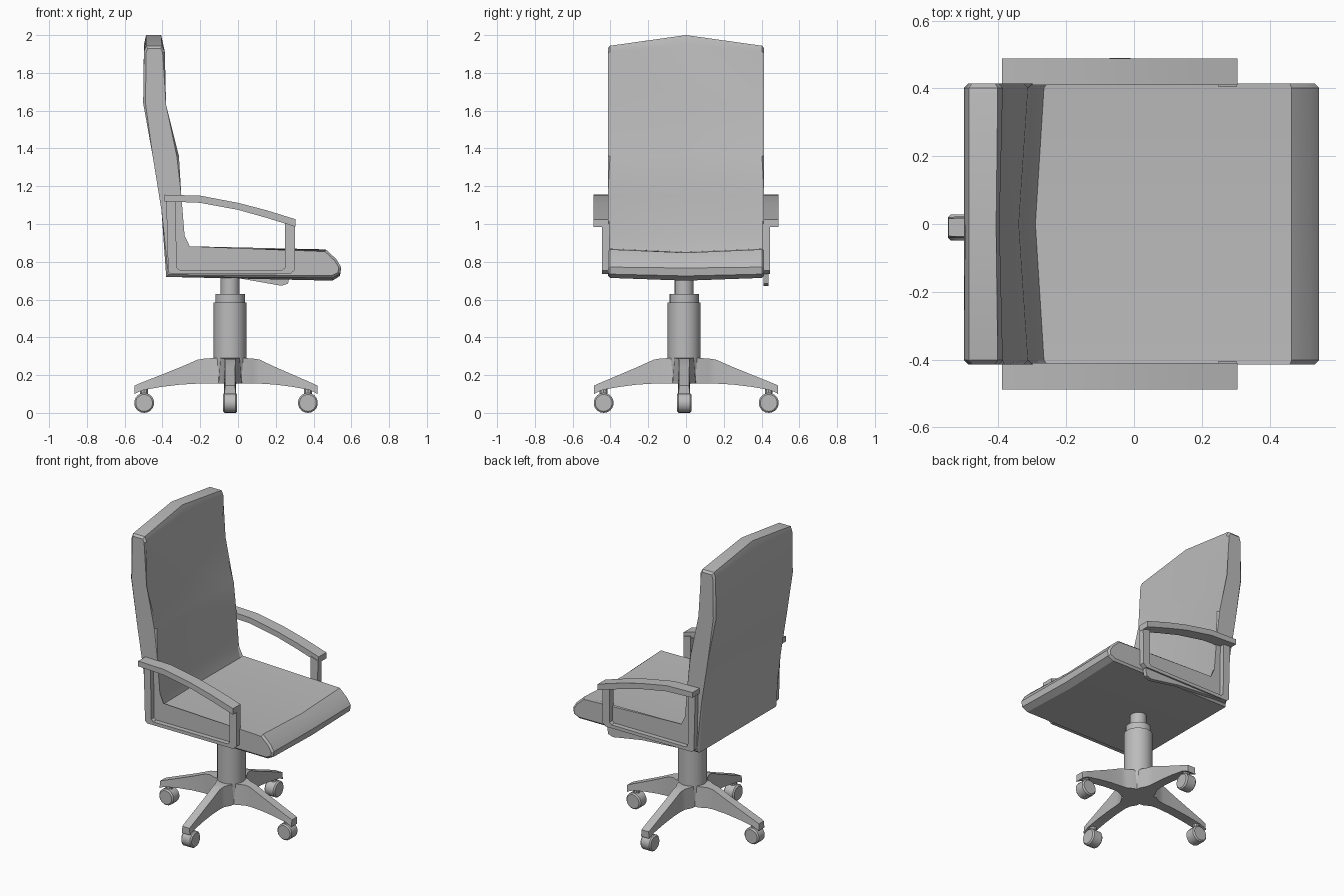
import bpy, bmesh, math
from mathutils import Matrix, Vector

if "Cube" in bpy.data.objects:
    bpy.data.objects.remove(bpy.data.objects["Cube"])

grey = bpy.data.materials.new("plain grey")
grey.diffuse_color = (0.5, 0.5, 0.5, 1)
grey.use_nodes = True
grey.node_tree.nodes["Principled BSDF"].inputs["Base Color"].default_value = grey.diffuse_color
CX, CY = -0.042, -0.01          # centre of the column


def finish(bm, name, angle=30):
    bmesh.ops.recalc_face_normals(bm, faces=bm.faces)
    me = bpy.data.meshes.new(name)
    bm.to_mesh(me)
    bm.free()
    ob = bpy.data.objects.new(name, me)
    bpy.context.collection.objects.link(ob)
    me.materials.append(grey)
    bpy.context.view_layer.objects.active = ob
    bpy.ops.object.select_all(action='DESELECT')
    ob.select_set(True)
    bpy.ops.object.shade_smooth_by_angle(angle=math.radians(angle))
    return ob


def loft(bm, rings):
    """Skin a list of equal-length closed rings and cap both ends."""
    vs = [[bm.verts.new(p) for p in r] for r in rings]
    n = len(vs[0])
    for a, b in zip(vs, vs[1:]):
        for i in range(n):
            j = (i + 1) % n
            bm.faces.new((a[i], a[j], b[j], b[i]))
    return bm.faces.new(vs[0]), bm.faces.new(vs[-1])


def plate(name, pts, y0, y1):
    """Extrude an x-z outline between two y values."""
    bm = bmesh.new()
    loft(bm, [[(x, y, z) for x, z in pts] for y in (y0, y1)])
    return finish(bm, name)


def cylinder(name, r, depth, matrix, segs=20):
    bm = bmesh.new()
    bmesh.ops.create_cone(bm, cap_ends=True, segments=segs, radius1=r,
                          radius2=r, depth=depth, matrix=matrix)
    return finish(bm, name)


# Seat and backrest: one L outline (x, z) plus its shift (dx, dz) at the centre line
outline = [
    (-0.38, 0.72, 0, 0), (-0.405, 1.07, 0, 0), (-0.45, 1.35, 0, 0),
    (-0.502, 1.64, 0, 0), (-0.498, 1.91, 0, 0.04), (-0.487, 1.942, 0, 0.058),
    (-0.402, 1.942, -0.005, 0.058), (-0.387, 1.91, -0.01, 0.04),
    (-0.393, 1.63, -0.01, 0), (-0.312, 1.36, -0.028, 0), (-0.30, 1.15, -0.028, 0),
    (-0.283, 0.94, -0.026, 0), (-0.265, 0.87, -0.026, -0.018),
    (0.465, 0.866, 0, -0.018), (0.52, 0.815, 0, -0.014), (0.546, 0.772, 0, -0.005),
    (0.54, 0.735, 0, -0.01), (0.50, 0.715, 0, -0.015)]
bm = bmesh.new()
rings = [[(x + dx * k, y, z + dz * k) for x, z, dx, dz in outline]
         for y, k in ((-0.414, 0), (0, 1), (0.414, 0))]
caps = loft(bm, rings)
bmesh.ops.bevel(bm, geom=[e for f in caps for e in f.edges], offset=0.012,
                segments=1, affect='EDGES', profile=0.5)
finish(bm, "seat_and_backrest", 25)

# Armrests
pad_top = [(-0.39, 1.155), (-0.20, 1.15), (0.0, 1.112), (0.15, 1.073), (0.305, 1.025)]
pad_low = [(0.305, 0.985), (0.15, 1.033), (0.0, 1.075), (-0.20, 1.112), (-0.39, 1.12)]
frame = [(-0.38, 1.13), (-0.37, 0.75), (-0.355, 0.735), (0.275, 0.735), (0.30, 0.755),
         (0.302, 1.0), (0.25, 1.015), (0.25, 0.77), (0.235, 0.757),
         (-0.31, 0.757), (-0.325, 0.77), (-0.33, 1.13)]
for s, side in ((-1, "near"), (1, "far")):
    plate("arm_pad_" + side, pad_top + pad_low, s * 0.41, s * 0.489)
    plate("arm_frame_" + side, frame, s * 0.405, s * 0.446)

# Wedge-shaped bracket below the far armrest
plate("arm_bracket", [(-0.36, 0.738), (0.02, 0.71), (0.23, 0.673), (0.265, 0.685),
                      (0.275, 0.738)], 0.41, 0.436)

# Gas-lift column
for name, r, z0, z1 in (("column_sleeve", 0.087, 0.155, 0.585),
                        ("column_collar", 0.078, 0.585, 0.63),
                        ("column_post", 0.05, 0.63, 0.73)):
    cylinder(name, r, z1 - z0, Matrix.Translation((CX, CY, (z0 + z1) / 2)))

# Four-legged base: stations of (radius, half width, bottom z, top z)
stations = [(0.0, 0.07, 0.155, 0.29), (0.09, 0.06, 0.155, 0.29),
            (0.13, 0.038, 0.155, 0.288), (0.17, 0.033, 0.155, 0.282),
            (0.26, 0.032, 0.15, 0.243), (0.36, 0.032, 0.138, 0.203),
            (0.455, 0.032, 0.122, 0.165), (0.48, 0.032, 0.112, 0.155),
            (0.503, 0.03, 0.10, 0.145)]
for i, length in enumerate((0.462, 0.498, 0.505, 0.476)):
    turn = Matrix.Translation((CX, CY, 0)) @ Matrix.Rotation(i * math.pi / 2, 4, 'Z')
    bm = bmesh.new()
    k = length / 0.503
    loft(bm, [[turn @ Vector(p) for p in ((r * k, -w, a), (r * k, w, a),
                                          (r * k, w * 0.85, b), (r * k, -w * 0.85, b))]
              for r, w, a, b in stations])
    finish(bm, f"base_leg_{i}")
    # Caster wheel and stem
    rc = length - 0.05
    axis = Matrix.Rotation(math.pi / 2, 4, 'X')
    wheel = cylinder(f"caster_wheel_{i}", 0.053, 0.076,
                     turn @ Matrix.Translation((rc, 0, 0.053)) @ axis, 18)
    mod = wheel.modifiers.new("rounded rim", 'BEVEL')
    mod.width, mod.segments = 0.008, 1
    cylinder(f"caster_stem_{i}", 0.022, 0.07,
             turn @ Matrix.Translation((rc, 0, 0.115)), 10)
